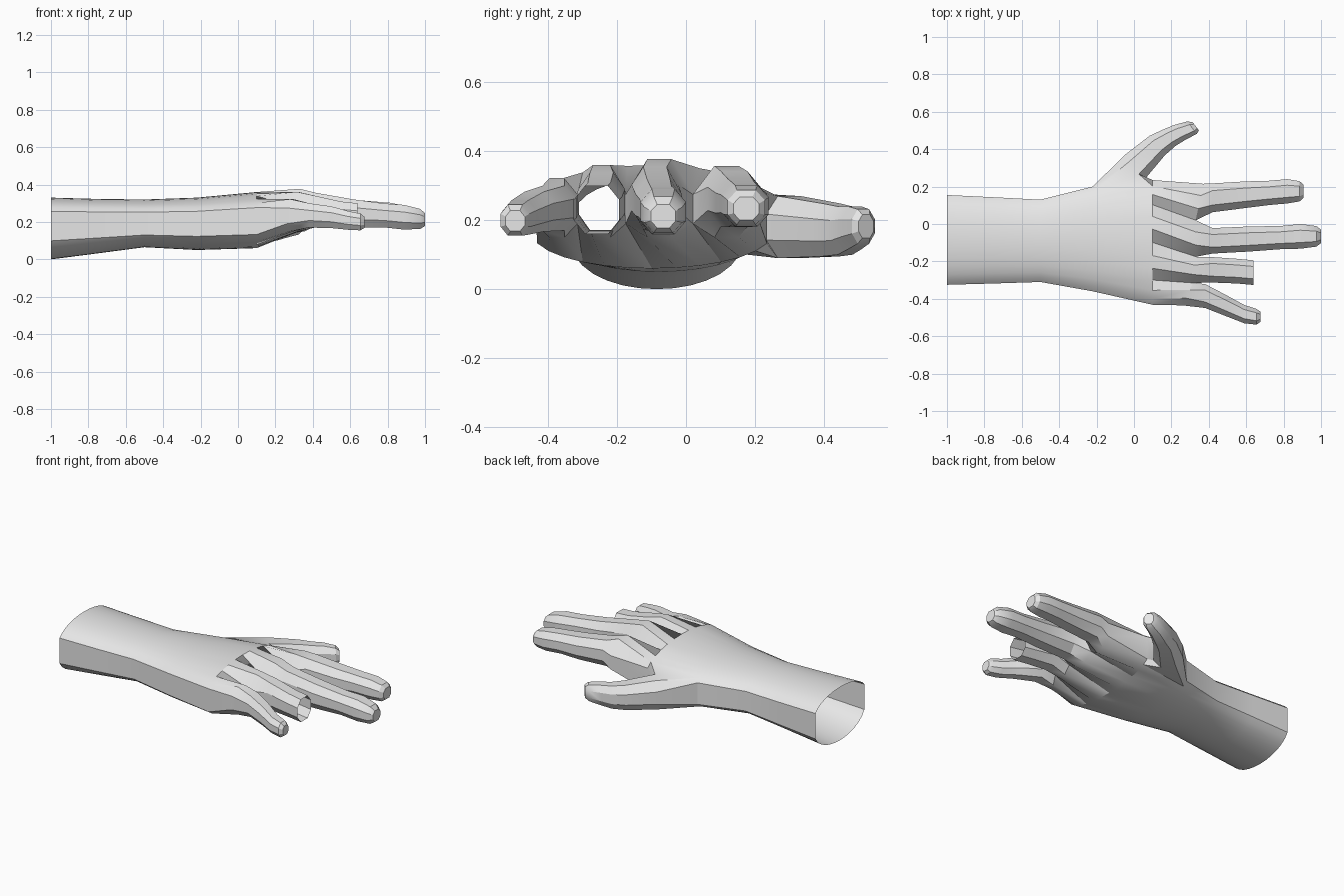
import bpy, bmesh
from math import sin, cos, pi, radians

if "Cube" in bpy.data.objects:
    bpy.data.objects.remove(bpy.data.objects["Cube"])

skin = bpy.data.materials.new("plain grey")
skin.use_nodes = True
GREY = (0.8, 0.8, 0.8, 1)
skin.diffuse_color = GREY
skin.node_tree.nodes["Principled BSDF"].inputs["Base Color"].default_value = GREY

bm = bmesh.new()
COLS = 13          # columns across the back of the hand, and again across the palm
OCT = [(-1, .42), (-.5, 1), (.5, 1), (1, .42), (1, -.42), (.5, -1), (-.5, -1), (-1, -.42)]


def bridge(a, b, skip=()):
    n = len(a)
    for i in range(n):
        if i not in skip:
            bm.faces.new((a[i], a[(i + 1) % n], b[(i + 1) % n], b[i]))


def body_ring(x, y0, y1, bottom, side, top):
    """Rounded section: back of the hand from -y to +y, then the palm back again."""
    up, down = [], []
    for j in range(COLS):
        t = radians(22) + (pi - radians(44)) * j / (COLS - 1)
        y = (y0 + y1) / 2 - (y1 - y0) / 2 * cos(t) / cos(radians(22))
        s = sin(t) ** .75
        up.append(bm.verts.new((x, y, side + (top - side) * s)))
        down.append(bm.verts.new((x, y, side + (bottom - side) * s)))
    return up + down[::-1]


def digit(base, stations, angle=0, closed=True):
    """Eight-sided tube grown from a base loop; stations are x, y, z, half width, half height."""
    last, nail = base, None
    c, s = cos(radians(angle)), sin(radians(angle))
    side = -1 if angle else 1      # the thumb's loop runs the other way across
    for k, (x, y, z, w, h) in enumerate(stations):
        ring = [bm.verts.new((x - side * u * w * s, y + side * u * w * c, z + v * h)) for u, v in OCT]
        bridge(last, ring)
        if closed and k == len(stations) - 2:
            nail = [f for f in ring[1].link_faces if ring[2] in f.verts]
        last = ring
    if closed:
        bm.faces.new(last)
        bmesh.ops.inset_region(bm, faces=nail, thickness=.01, depth=0)


# Forearm, wrist and palm
rows = [(-1, -.325, .155, 0, .19, .33), (-.75, -.318, .143, .032, .19, .323),
        (-.5, -.31, .13, .065, .19, .32),
        (-.22, -.36, .2, .05, .19, .33), (.1, -.432, .235, .06, .2, .36)]
rings = [body_ring(*r) for r in rows]
thumb_gap = (COLS - 2, COLS - 1, COLS)
for i in range(len(rings) - 1):
    bridge(rings[i], rings[i + 1], thumb_gap if i == 3 else ())

# Knuckle line: webs between the fingers, two knuckle points per finger
webs = [(.26, -.435), (.315, -.315), (.33, -.175), (.33, .02), (.37, .215)]
knuckles = [.322, .36, .377, .358]
top_row, low_row = [], []


def knuckle_point(x, y, high, low):
    top_row.append(bm.verts.new((x, y, high)))
    low_row.append(bm.verts.new((x, y, low)))


for i, (x, y) in enumerate(webs):
    knuckle_point(x, y, .275, .19)
    if i < 4:
        nx, ny = webs[i + 1]
        for f in (.32, .68):
            knuckle_point(x + (nx - x) * f, y + (ny - y) * f, knuckles[i], .15)
bridge(rings[-1], top_row + low_row[::-1])

# Fingers
fingers = [
    [(.38, -.385, .235, .064, .065), (.5, -.44, .225, .056, .058), (.59, -.482, .208, .049, .05),
     (.655, -.496, .2, .042, .045), (.675, -.496, .198, .028, .03)],
    [(.42, -.245, .255, .068, .083), (.55, -.252, .237, .066, .072), (.638, -.26, .23, .066, .07)],
    [(.42, -.09, .265, .068, .09), (.62, -.08, .245, .067, .075), (.78, -.073, .235, .062, .064),
     (.89, -.066, .225, .066, .066), (.975, -.066, .216, .055, .053), (1, -.066, .212, .036, .034)],
    [(.42, .14, .262, .077, .08), (.6, .157, .25, .071, .07), (.72, .166, .248, .065, .062),
     (.82, .175, .242, .065, .06), (.885, .175, .237, .054, .05), (.905, .175, .234, .037, .034)],
]
for i, stations in enumerate(fingers):
    k = i * 3
    digit(top_row[k:k + 4] + low_row[k:k + 4][::-1], stations, closed=i != 1)

# Thumb, grown from the opening left in the side of the palm
a, b = rings[3], rings[4]
c = COLS
base = [a[c - 1], a[c - 2], b[c - 2], b[c - 1], b[c], b[c + 1], a[c + 1], a[c]]
digit(base, [(0, .3, .18, .085, .09), (.125, .42, .172, .066, .077), (.19, .462, .17, .055, .07),
             (.245, .49, .178, .05, .062), (.31, .515, .182, .042, .05), (.33, .523, .182, .028, .034)], 38)

bmesh.ops.recalc_face_normals(bm, faces=bm.faces)
mesh = bpy.data.meshes.new("hand")
bm.to_mesh(mesh)
bm.free()
mesh.materials.append(skin)
hand = bpy.data.objects.new("hand", mesh)
bpy.context.collection.objects.link(hand)
bpy.context.view_layer.objects.active = hand
hand.select_set(True)
bpy.ops.object.shade_smooth_by_angle(angle=radians(30))
